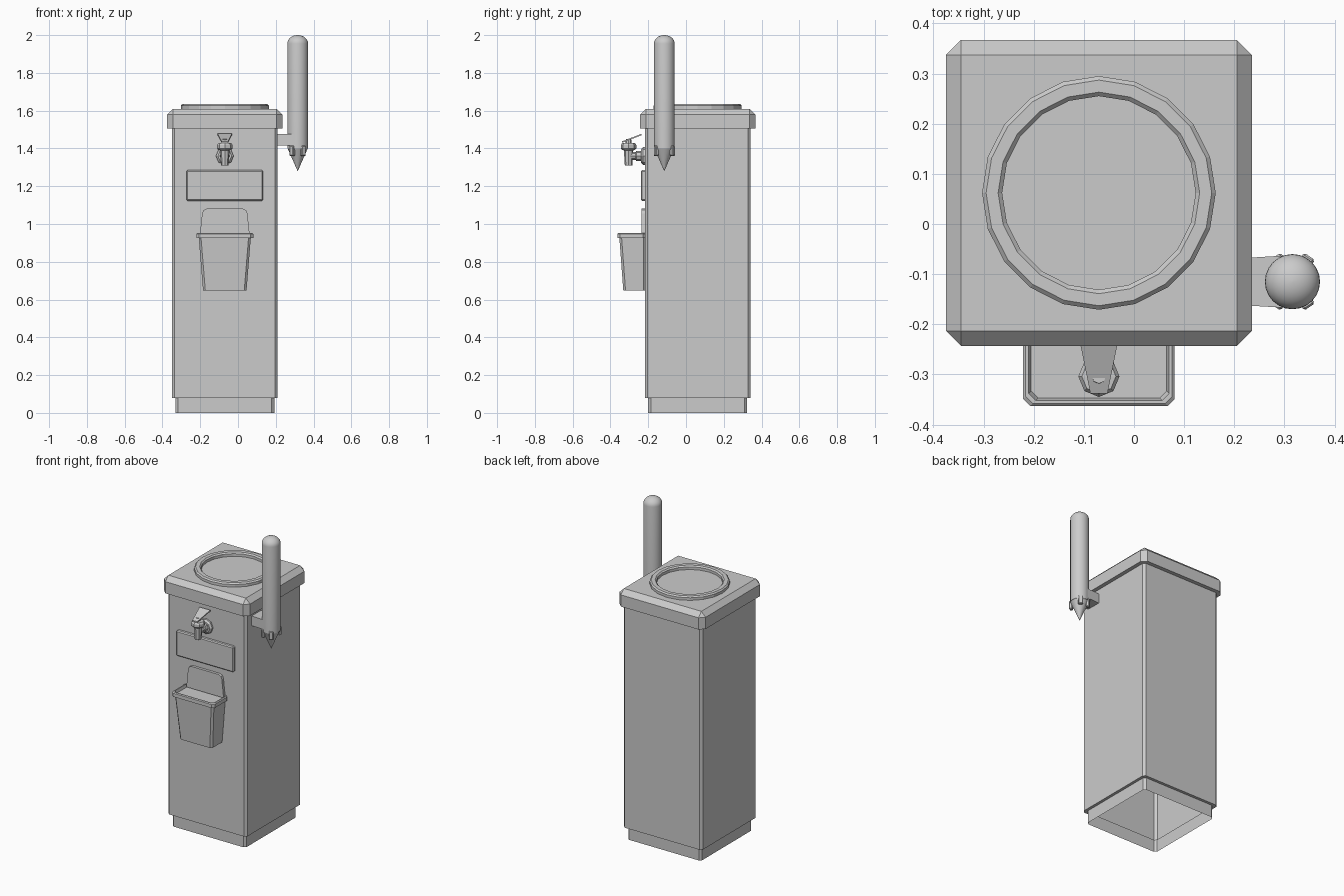
import bpy
import bmesh
from math import cos, sin, pi, radians
from mathutils import Vector, Matrix

cube = bpy.data.objects.get("Cube")
if cube:
    bpy.data.objects.remove(cube, do_unlink=True)

CX, CY = -0.07, 0.062      # cabinet centre
FRONT = CY - 0.28          # cabinet front face
TUBE = Vector((0.316, -0.115, 0))


def loft(name, loops, start=True, end=True, smooth=False):
    """Skin a stack of equal-length point loops, with optional end caps."""
    bm = bmesh.new()
    rings = [[bm.verts.new(p) for p in loop] for loop in loops]
    for a, b in zip(rings, rings[1:]):
        n = len(a)
        for i in range(n):
            j = (i + 1) % n
            bm.faces.new((a[i], a[j], b[j], b[i]))
    if start:
        bm.faces.new(rings[0][::-1])
    if end:
        bm.faces.new(rings[-1])
    bmesh.ops.remove_doubles(bm, verts=bm.verts, dist=1e-5)
    bmesh.ops.recalc_face_normals(bm, faces=bm.faces)
    mesh = bpy.data.meshes.new(name)
    bm.to_mesh(mesh)
    bm.free()
    obj = bpy.data.objects.new(name, mesh)
    bpy.context.collection.objects.link(obj)
    if smooth:
        bpy.ops.object.select_all(action='DESELECT')
        obj.select_set(True)
        bpy.context.view_layer.objects.active = obj
        bpy.ops.object.shade_smooth_by_angle(angle=radians(35))
    return obj


def rect(x0, x1, y0, y1, z, c):
    """Horizontal rectangle with corners cut by c."""
    return [(x0 + c, y0, z), (x1 - c, y0, z), (x1, y0 + c, z), (x1, y1 - c, z),
            (x1 - c, y1, z), (x0 + c, y1, z), (x0, y1 - c, z), (x0, y0 + c, z)]


def square(half, z, c):
    return rect(CX - half, CX + half, CY - half, CY + half, z, c)


def lathe(name, profile, sides, centre, forward=False, smooth=False, caps=True):
    """Turn (radius, height) pairs about z, or about -y when forward."""
    turn = Matrix.Rotation(pi / 2, 3, 'X') if forward else Matrix.Identity(3)
    loops = []
    for r, h in profile:
        angles = [2 * pi * i / sides for i in range(sides)]
        loops.append([Vector(centre) + turn @ Vector((r * sin(a), r * cos(a), h))
                      for a in angles])
    return loft(name, loops, caps, caps, smooth)


def box(name, x0, x1, y0, y1, z0, z1, bevel=0):
    obj = loft(name, [[(x0, y0, z), (x1, y0, z), (x1, y1, z), (x0, y1, z)]
                      for z in (z0, z1)])
    if bevel:
        mod = obj.modifiers.new("edge", 'BEVEL')
        mod.width, mod.segments = bevel, 1
    return obj


# Cabinet: hollow shell, open at the bottom, with a recessed plinth
loft("cabinet", [square(0.262, 0, 0.014), square(0.262, 0.08, 0.014),
                 square(0.28, 0.08, 0.014), square(0.28, 1.51, 0.014)], start=False)

# Lid with cut corners and a sloped top edge
loft("lid", [square(0.305, 1.505, 0.03), square(0.305, 1.58, 0.03),
             square(0.275, 1.61, 0)])

# Raised ring around the lid opening
ring = [(0.233, 1.605), (0.233, 1.627), (0.225, 1.635),
        (0.201, 1.635), (0.193, 1.627), (0.193, 1.605)]
lathe("lid_ring", ring, 20, (CX, CY, 0), caps=False)

# Front label panel
box("front_panel", CX - 0.203, CX + 0.203, FRONT - 0.021, FRONT + 0.01,
    1.123, 1.285, 0.006)

# Waste bin: tapered bucket, rim with shallow recess, back plate
BACK = FRONT + 0.005


def bin_loop(half, front, z, c=0.012):
    return rect(CX - half, CX + half, front, BACK, z, c)


loft("bin_body", [bin_loop(0.115, -0.332, 0.648), bin_loop(0.138, -0.353, 0.93)])


def rim_loop(inset, z):
    return rect(CX - 0.151 + inset, CX + 0.151 - inset, -0.363 + inset, BACK, z, 0.014)


loft("bin_rim", [rim_loop(0, 0.925), rim_loop(0, 0.948), rim_loop(0.005, 0.953),
                 rim_loop(0.011, 0.953), rim_loop(0.016, 0.935)])

plate = [(-0.132, 0.94), (0.132, 0.94), (0.12, 1.055), (0.113, 1.073), (0.096, 1.081),
         (-0.096, 1.081), (-0.113, 1.073), (-0.12, 1.055)]
loft("bin_back_plate", [[(CX + x, y, z) for x, z in plate]
                        for y in (FRONT - 0.017, BACK)])

# Tap: wall flange, pipe, valve with spout, and lever
TAP_Y = -0.304
lathe("tap_flange", [(0.047, -0.005), (0.047, 0.01), (0.036, 0.02)], 8,
      (CX, FRONT, 1.36), forward=True)
lathe("tap_pipe", [(0.026, 0), (0.026, 0.045), (0.02, 0.05), (0.02, 0.085)], 8,
      (CX, FRONT, 1.36), forward=True)
lathe("tap_valve", [(0.02, 1.31), (0.025, 1.39), (0.034, 1.392), (0.041, 1.4),
                    (0.041, 1.418), (0.034, 1.428), (0.016, 1.43), (0.014, 1.45)],
      8, (CX, TAP_Y, 0))


def lever_end(half, y, z, t=0.004):
    return [(CX - half, y, z - t), (CX + half, y, z - t),
            (CX + half, y, z + t), (CX - half, y, z + t)]


loft("tap_lever", [lever_end(0.038, -0.235, 1.474), lever_end(0.017, -0.338, 1.434)])

# Cup tube with a domed top
R = 0.055
dome = [(R * cos(a), 1.955 + 0.045 * sin(a))
        for a in [pi / 2 * i / 8 for i in range(8)]]
lathe("cup_tube", [(R, 1.4)] + dome + [(0.001, 2.0)], 24, TUBE, smooth=True)

# Paper cup tip hanging below the tube
lathe("cup_tip", [(0.0005, 1.28), (0.053, 1.4)], 24, TUBE, smooth=True)

# Bracket arm and gripping prongs
loft("tube_arm", [[(0.2, -0.161, z), (0.3, -0.167, z), (0.3, -0.063, z), (0.2, -0.069, z)]
                  for z in (1.415, 1.477)])
for i, angle in enumerate((56, 124, 236, 304)):
    prong = box("tube_prong_%d" % (i + 1), 0.042, 0.061, -0.013, 0.013, 1.36, 1.415, 0.004)
    prong.matrix_world = Matrix.Translation(TUBE) @ Matrix.Rotation(radians(angle), 4, 'Z')
